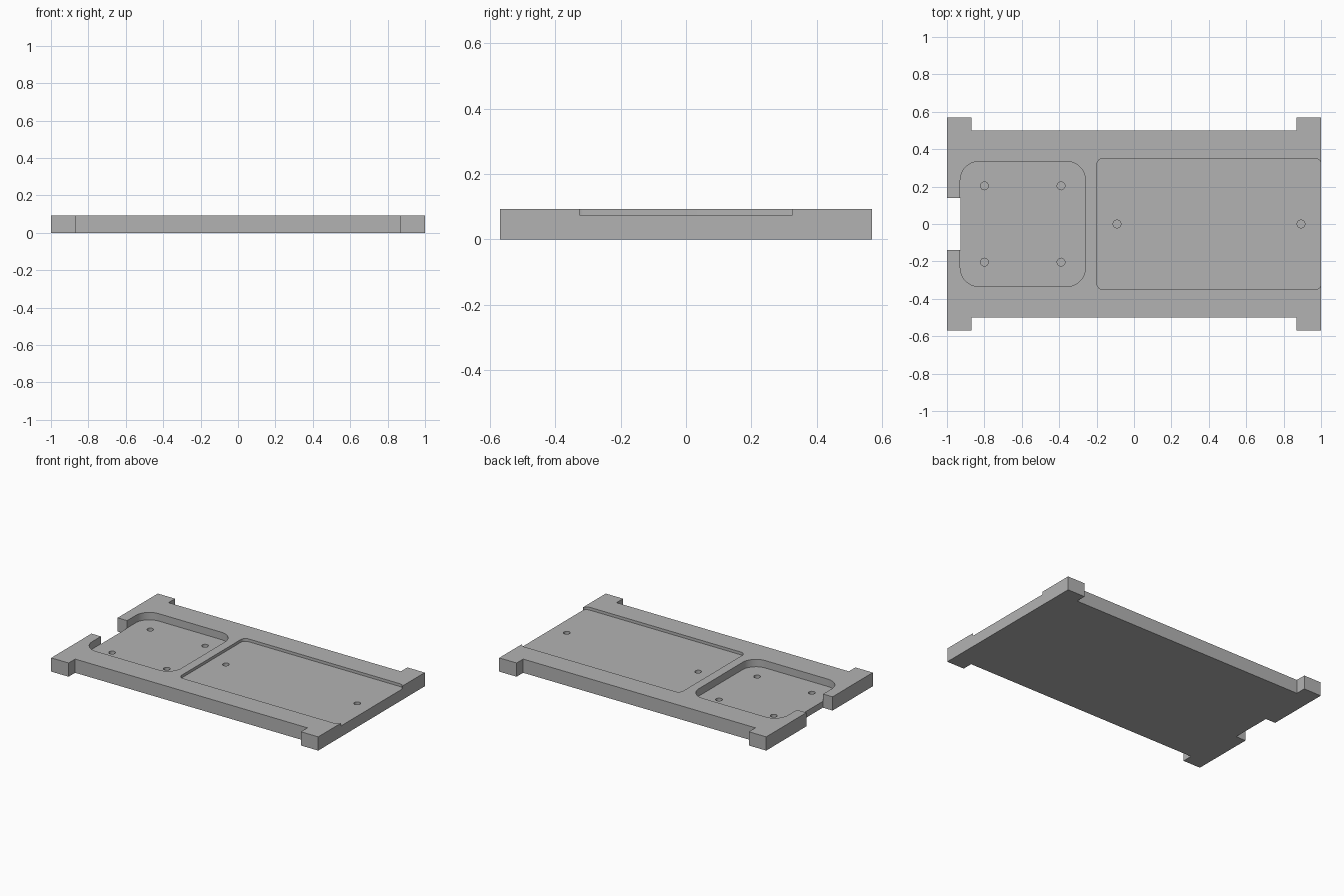
import bpy
import bmesh
from math import cos, sin, pi, radians

cube = bpy.data.objects.get("Cube")
if cube:
    bpy.data.objects.remove(cube, do_unlink=True)

HEIGHT = 0.093
PLATE_FLOOR = HEIGHT - 0.019   # wide shallow recess
POCKET_FLOOR = HEIGHT - 0.05   # deeper rounded pocket
HOLE_RADIUS = 0.021

grey = bpy.data.materials.new("plain grey")
grey.use_nodes = True
colour = (0.45, 0.45, 0.45, 1)
grey.diffuse_color = colour
grey.node_tree.nodes["Principled BSDF"].inputs["Base Color"].default_value = colour


def prism(name, outline, z0, z1):
    """Extrude a counter-clockwise outline from z0 to z1."""
    bm = bmesh.new()
    face = bm.faces.new([bm.verts.new((x, y, z0)) for x, y in outline])
    top = bmesh.ops.extrude_face_region(bm, geom=[face])["geom"]
    verts = [v for v in top if isinstance(v, bmesh.types.BMVert)]
    bmesh.ops.translate(bm, verts=verts, vec=(0, 0, z1 - z0))
    bmesh.ops.recalc_face_normals(bm, faces=bm.faces)
    mesh = bpy.data.meshes.new(name)
    bm.to_mesh(mesh)
    bm.free()
    mesh.materials.append(grey)
    obj = bpy.data.objects.new(name, mesh)
    bpy.context.collection.objects.link(obj)
    return obj


def arc(cx, cy, r, start, sweep, steps):
    return [(cx + r * cos(start + sweep * i / steps),
             cy + r * sin(start + sweep * i / steps)) for i in range(steps + 1)]


def rounded_rect(x0, x1, half_y, r):
    corners = [(x1 - r, half_y - r), (x0 + r, half_y - r),
               (x0 + r, r - half_y), (x1 - r, r - half_y)]
    return [p for i, (cx, cy) in enumerate(corners)
            for p in arc(cx, cy, r, i * pi / 2, pi / 2, 12)]


def circle(cx, cy):
    return arc(cx, cy, HOLE_RADIUS, 0, 2 * pi, 32)[:-1]


def cut(target, cutter):
    cutter.hide_render = True
    mod = target.modifiers.new("cut", 'BOOLEAN')
    mod.operation = 'DIFFERENCE'
    mod.solver = 'EXACT'
    mod.object = cutter
    bpy.context.view_layer.objects.active = target
    bpy.ops.object.modifier_apply(modifier=mod.name)
    bpy.data.objects.remove(cutter, do_unlink=True)


# Base plate: half outline with corner tabs and end notch, mirrored across y
half = [(1, 0.57), (0.87, 0.57), (0.87, 0.5), (-0.87, 0.5), (-0.87, 0.57),
        (-1, 0.57), (-1, 0.14), (-0.927, 0.14)]
outline = half + [(x, -y) for x, y in reversed(half)]
base = prism("base_plate", outline, 0, HEIGHT)

# Recesses in the top face
cut(base, prism("plate_recess_cutter", rounded_rect(-0.20, 1.002, 0.35, 0.035),
                PLATE_FLOOR, HEIGHT + 0.1))
cut(base, prism("pocket_cutter", rounded_rect(-0.929, -0.26, 0.334, 0.1),
                POCKET_FLOOR, HEIGHT + 0.1))

# Blind screw holes in both recess floors
holes = [(x, y, POCKET_FLOOR) for x in (-0.80, -0.39) for y in (-0.204, 0.204)]
holes += [(x, 0, PLATE_FLOOR) for x in (-0.091, 0.893)]
for x, y, floor in holes:
    cut(base, prism("hole_cutter", circle(x, y), floor - 0.03, HEIGHT + 0.1))

# Smooth rounded walls, sharp edges elsewhere
bpy.ops.object.select_all(action='DESELECT')
base.select_set(True)
bpy.context.view_layer.objects.active = base
bpy.ops.object.shade_smooth_by_angle(angle=radians(30))
